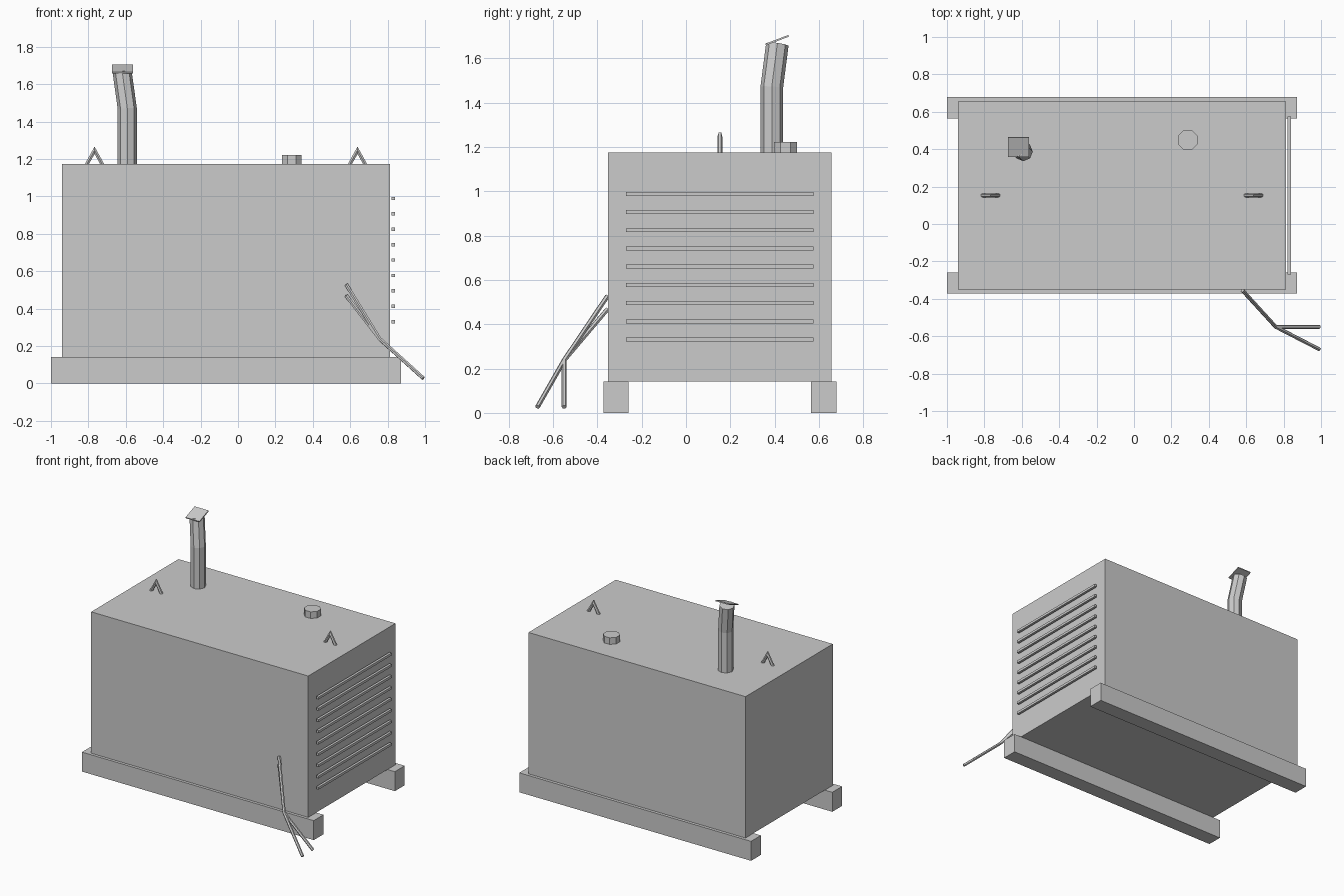
import bpy, bmesh, math
from mathutils import Vector, Matrix

if "Cube" in bpy.data.objects:
    bpy.data.objects.remove(bpy.data.objects["Cube"])


def finish(bm, name):
    bmesh.ops.recalc_face_normals(bm, faces=bm.faces)
    me = bpy.data.meshes.new(name)
    bm.to_mesh(me)
    bm.free()
    ob = bpy.data.objects.new(name, me)
    bpy.context.collection.objects.link(ob)
    return ob


def box(name, lo, hi):
    lo, hi = Vector(lo), Vector(hi)
    bm = bmesh.new()
    bmesh.ops.create_cube(bm, size=1, matrix=Matrix.Translation((lo + hi) / 2)
                          @ Matrix.Diagonal((*(hi - lo), 1)))
    return finish(bm, name)


def tube(name, points, radius, sides, phase=0.0):
    """Mitred low-poly pipe through the points, capped at both ends."""
    pts = [Vector(p) for p in points]
    dirs = [(b - a).normalized() for a, b in zip(pts, pts[1:])]
    ref = Vector((0, 1, 0))
    u = (ref - dirs[0] * ref.dot(dirs[0])).normalized()
    v = dirs[0].cross(u)
    angles = [phase + math.tau * i / sides for i in range(sides)]
    ring = [pts[0] + radius * (math.cos(a) * u + math.sin(a) * v) for a in angles]
    bm = bmesh.new()
    prev = [bm.verts.new(c) for c in ring]
    bm.faces.new(prev)
    for i, d in enumerate(dirs):
        n = d if i == len(dirs) - 1 else (d + dirs[i + 1]).normalized()
        ring = [c + d * ((pts[i + 1] - c).dot(n) / d.dot(n)) for c in ring]
        cur = [bm.verts.new(c) for c in ring]
        for k in range(sides):
            j = (k + 1) % sides
            bm.faces.new((prev[k], prev[j], cur[j], cur[k]))
        prev = cur
    bm.faces.new(prev)
    return finish(bm, name)


# Housing and skids
box("housing", (-0.94, -0.351, 0.142), (0.813, 0.656, 1.174))
box("skid_front", (-1, -0.372, 0), (0.872, -0.259, 0.142))
box("skid_back", (-1, 0.564, 0), (0.872, 0.678, 0.142))

# Radiator grille slats, standing just off the right end
for i in range(9):
    z = 0.33 + i * 0.0823
    box(f"grille_slat_{i + 1}", (0.822, -0.27, z - 0.009), (0.84, 0.574, z + 0.009))

# Bent exhaust stack with tilted rain flap
tube("exhaust_pipe", [(-0.592, 0.387, 1.16), (-0.592, 0.387, 1.469),
                      (-0.619, 0.412, 1.662)], 0.051, 8)
flap = box("exhaust_rain_flap", (-0.056, -0.056, -0.004), (0.056, 0.056, 0.004))
flap.location = (-0.618, 0.411, 1.681)
flap.rotation_euler = (math.radians(21), 0, 0)

# Fuel filler cap
tube("fuel_cap", [(0.287, 0.449, 1.165), (0.287, 0.449, 1.222)], 0.057, 8, math.pi / 8)

# Lifting eyes
for side, x in (("left", -0.767), ("right", 0.639)):
    tube(f"lifting_eye_{side}", [(x - 0.045, 0.153, 1.165), (x, 0.153, 1.246),
                                 (x + 0.045, 0.153, 1.165)], 0.011, 6)

# Output cables drooping from the front panel to the ground
tube("cable_upper", [(0.58, -0.355, 0.526), (0.758, -0.55, 0.237),
                     (0.991, -0.67, 0.027)], 0.011, 6)
tube("cable_lower", [(0.58, -0.355, 0.467), (0.758, -0.55, 0.237),
                     (0.991, -0.55, 0.027)], 0.011, 6)
